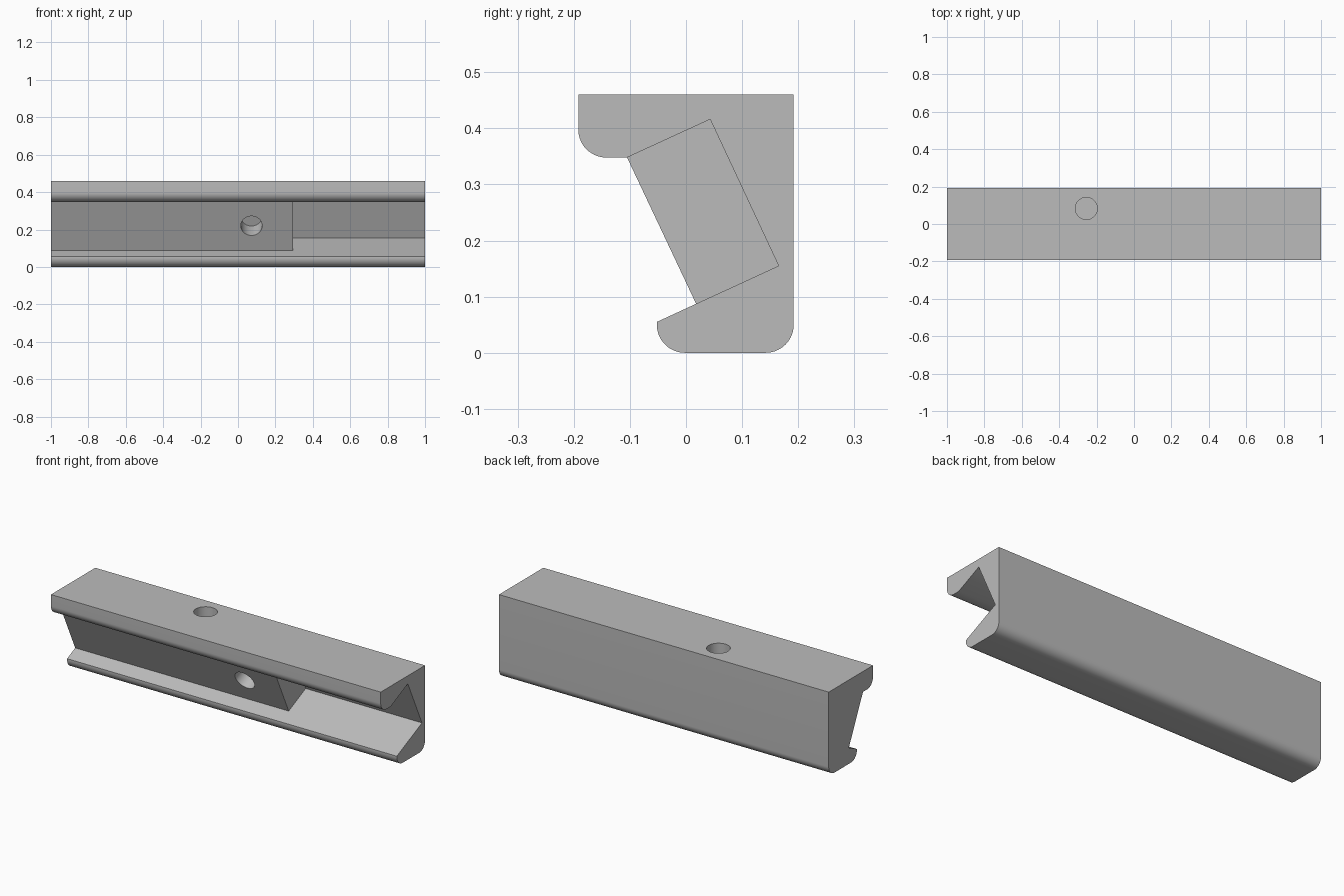
import bpy
import bmesh
from math import cos, sin, radians
from mathutils import Vector

default = bpy.data.objects.get("Cube")
if default:
    bpy.data.objects.remove(default, do_unlink=True)

grey = bpy.data.materials.new("light grey")
grey.use_nodes = True
grey.diffuse_color = (0.5, 0.5, 0.5, 1)
grey.node_tree.nodes["Principled BSDF"].inputs["Base Color"].default_value = grey.diffuse_color


def finish(name, bm):
    bmesh.ops.recalc_face_normals(bm, faces=bm.faces)
    mesh = bpy.data.meshes.new(name)
    bm.to_mesh(mesh)
    bm.free()
    mesh.materials.append(grey)
    obj = bpy.data.objects.new(name, mesh)
    bpy.context.collection.objects.link(obj)
    return obj


def prism(name, profile, x0, x1):
    """Extrude a (y, z) outline along x."""
    bm = bmesh.new()
    face = bm.faces.new([bm.verts.new((x0, y, z)) for y, z in profile])
    ext = bmesh.ops.extrude_face_region(bm, geom=[face])["geom"]
    moved = [v for v in ext if isinstance(v, bmesh.types.BMVert)]
    bmesh.ops.translate(bm, vec=(x1 - x0, 0, 0), verts=moved)
    return finish(name, bm)


def drill(name, mouth, inward, depth, radius):
    """Cylinder cutter that enters at mouth and stops at depth."""
    bm = bmesh.new()
    bmesh.ops.create_cone(bm, cap_ends=True, segments=48, radius1=radius,
                          radius2=radius, depth=2 * depth)
    obj = finish(name, bm)
    obj.rotation_euler = Vector(inward).to_track_quat("Z", "Y").to_euler()
    obj.location = mouth
    return obj


def arc(cy, cz, r, start, end, steps=14):
    angles = [radians(start + (end - start) * i / steps) for i in range(steps + 1)]
    return [(cy + r * cos(a), cz + r * sin(a)) for a in angles]


# Channel outline, filled flush with the slanted front
lip_top, lip_low = (-0.105, 0.348), (0.018, 0.0873)
outline = [(-0.192, 0.46)]
outline += arc(-0.142, 0.398, 0.05, 180, 270)
outline += [lip_top, lip_low, (-0.052, 0.055)]
outline += arc(-0.002, 0.05, 0.05, 180, 270)
outline += arc(0.142, 0.05, 0.05, 270, 360)
outline += [(0.192, 0.46)]
body = prism("slotted_rail", outline, -1, 1)

# Open slot at one end, and the two blind holes
slot = [(0.165, 0.155), (0.043, 0.416), lip_top, (-0.1, 0.2), lip_low]
cutters = [
    prism("slot_cutter", slot, 0.295, 1.1),
    drill("top_hole_cutter", (-0.255, 0.083, 0.46), (0, 0, -1), 0.12, 0.059),
    drill("front_hole_cutter", (0.072, -0.0445, 0.22), (0, 0.905, 0.425), 0.118, 0.057),
]
for cutter in cutters:
    cutter.hide_render = True
    cut = body.modifiers.new(cutter.name, "BOOLEAN")
    cut.operation = "DIFFERENCE"
    cut.solver = "EXACT"
    cut.object = cutter

# Bake the cuts, then drop the helpers
bpy.context.view_layer.objects.active = body
body.select_set(True)
for cutter in cutters:
    bpy.ops.object.modifier_apply(modifier=cutter.name)
    bpy.data.objects.remove(cutter, do_unlink=True)

bpy.ops.object.select_all(action="DESELECT")
body.select_set(True)
bpy.context.view_layer.objects.active = body
bpy.ops.object.shade_smooth_by_angle(angle=radians(30))
